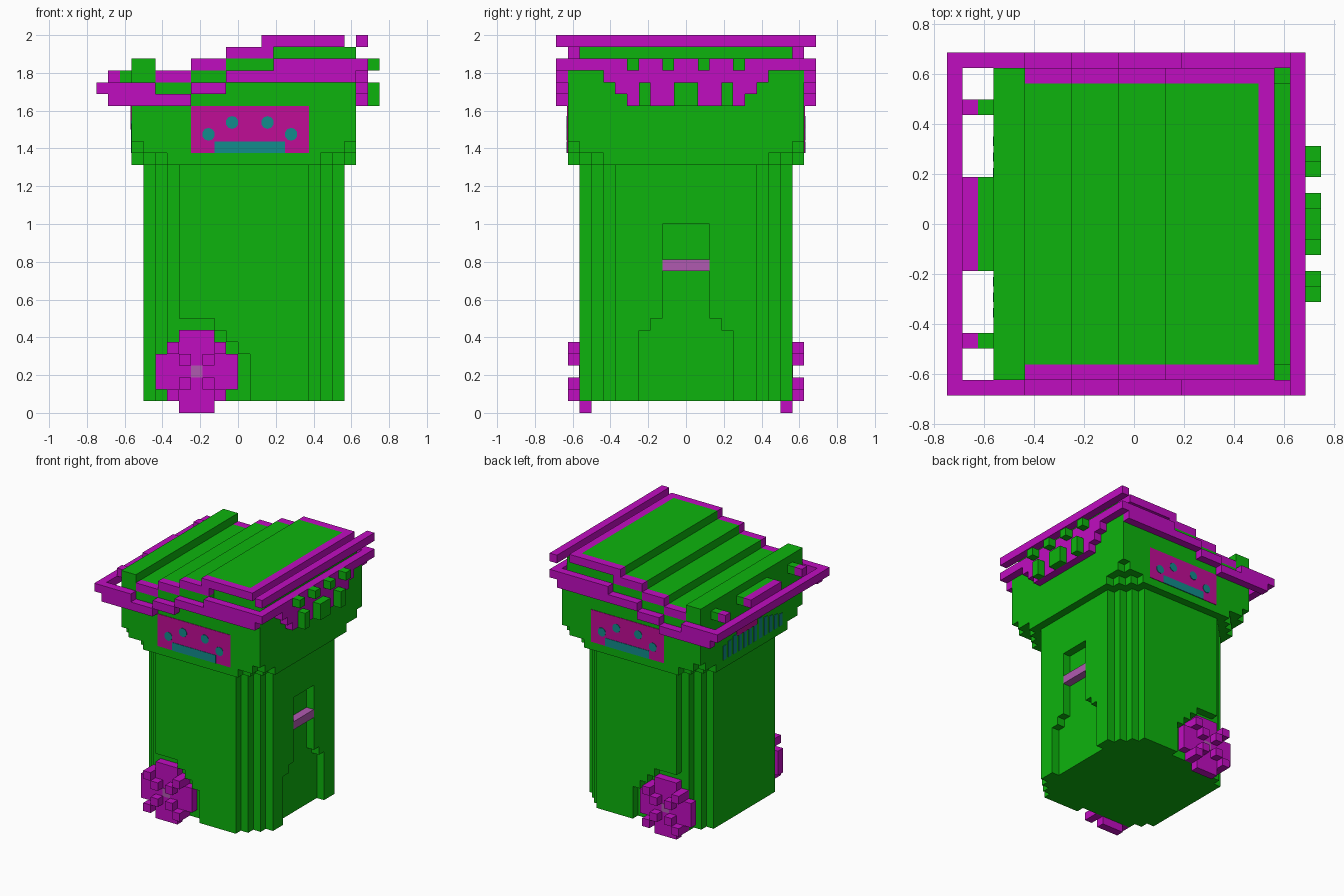
import bpy, bmesh, math
from mathutils import Matrix, Vector

old = bpy.data.objects.get("Cube")
if old:
    bpy.data.objects.remove(old, do_unlink=True)

U = 1 / 16  # size of one block


def material(name, rgb):
    m = bpy.data.materials.new(name)
    m.use_nodes = True
    m.diffuse_color = (*rgb, 1)
    m.node_tree.nodes["Principled BSDF"].inputs["Base Color"].default_value = (*rgb, 1)
    return m


GREEN = material("bin green", (0.004, 0.456, 0.004))
PURPLE = material("trim purple", (0.527, 0.004, 0.527))
MAGENTA = material("sticker magenta", (0.527, 0.004, 0.305))
TEAL = material("sticker teal", (0.006, 0.262, 0.262))
MAUVE = material("metal mauve", (0.434, 0.102, 0.434))


def finish(name, bm, mat):
    bmesh.ops.recalc_face_normals(bm, faces=bm.faces)
    me = bpy.data.meshes.new(name)
    bm.to_mesh(me)
    bm.free()
    ob = bpy.data.objects.new(name, me)
    me.materials.append(mat)
    bpy.context.collection.objects.link(ob)
    return ob


def boxes(name, mat, *spans):
    """One object from boxes given as (x0, x1, y0, y1, z0, z1) in blocks."""
    bm = bmesh.new()
    for x0, x1, y0, y1, z0, z1 in spans:
        mid = Vector((x0 + x1, y0 + y1, z0 + z1)) * U / 2
        size = (abs(x1 - x0) * U, abs(y1 - y0) * U, abs(z1 - z0) * U, 1)
        bmesh.ops.create_cube(bm, size=1, matrix=Matrix.Translation(mid) @ Matrix.Diagonal(size))
    return finish(name, bm, mat)


def both(*spans):
    """Mirror the spans from front to back."""
    return [s for x0, x1, y0, y1, z0, z1 in spans
            for s in ((x0, x1, y0, y1, z0, z1), (x0, x1, -y1, -y0, z0, z1))]


def stepped_prism(name, mat, x0, x1, w, z0, z1, steps):
    """Rectangular column whose four corners are cut in block steps."""
    cx, hx = (x0 + x1) / 2, (x1 - x0) / 2
    corner = []
    for i in range(steps + 1):
        corner.append((hx - i, w - steps + i))
        if i < steps:
            corner.append((hx - i - 1, w - steps + i))
    ring = corner + [(-x, y) for x, y in reversed(corner)]
    ring += [(-x, -y) for x, y in ring]
    bm = bmesh.new()
    face = bm.faces.new([bm.verts.new(((cx + x) * U, y * U, z0 * U)) for x, y in ring])
    new = bmesh.ops.extrude_face_region(bm, geom=[face])["geom"]
    bmesh.ops.translate(bm, vec=(0, 0, (z1 - z0) * U),
                        verts=[v for v in new if isinstance(v, bmesh.types.BMVert)])
    return finish(name, bm, mat)


# Body with wheel arches and a recess in the right side
body = stepped_prism("body", GREEN, -8, 9, 9, 1, 21, 3)
arch = both((-9, -5, 8, 11, 0, 7), (-5, -2, 8, 11, 0, 8), (-2, -1, 8, 11, 0, 7),
            (-1, 0, 8, 11, 0, 6), (0, 1, 8, 11, 0, 5))
recess = [(8, 11, -4, 4, 0, 7), (8, 11, -3, 3, 7, 8), (8, 11, -2, 2, 8, 16)]
bpy.context.view_layer.objects.active = body
for span in arch + recess:
    cutter = boxes("cutter", GREEN, span)
    cutter.hide_render = True
    cut = body.modifiers.new("cut", 'BOOLEAN')
    cut.operation, cut.solver, cut.object = 'DIFFERENCE', 'EXACT', cutter
    bpy.ops.object.modifier_apply(modifier=cut.name)
    bpy.data.objects.remove(cutter, do_unlink=True)
boxes("side_grip", MAUVE, (8, 9, -2, 2, 12, 13))

# Collar, corbelled at the corners
stepped_prism("collar_lower", GREEN, -9, 10, 10, 21, 22, 3)
stepped_prism("collar_middle", GREEN, -9, 10, 10, 22, 23, 1)
boxes("collar", GREEN, (-9, 10, -10, 10, 23, 26))

# Lid rising in steps, each with trim along its front and back edges
steps = [(-7, -4, 28), (-4, -1, 29), (-1, 3, 30)]
for i, (x0, x1, top) in enumerate(steps):
    boxes(f"lid_step_{i + 1}", GREEN, (x0, x1, -10, 10, 26, top), (x0, x1, -9, 9, top, top + 1))
    boxes(f"lid_trim_{i + 1}", PURPLE, *both((x0, x1, 9, 10, top, top + 1)))
boxes("lid_top", GREEN, (3, 10, -10, 10, 26, 29), (3, 10, -9, 9, 29, 31), (2, 8, -9, 9, 31, 32))
boxes("lid_top_trim", PURPLE, (8, 9, -9, 9, 31, 32), *both((2, 9, 9, 10, 31, 32)))
boxes("lid_ridge", GREEN, (-9, -7, -10, 10, 26, 30))

# Rim around the lid, handle bar on the left and bar on the right
boxes("rim", PURPLE, *both((-11, -4, 10, 11, 26, 27), (-12, -7, 10, 11, 27, 28),
                           (-4, -1, 10, 11, 27, 28), (-1, 10, 10, 11, 28, 29),
                           (3, 11, 10, 11, 29, 30)))
boxes("left_handle_bar", PURPLE, (-12, -11, -10, 10, 27, 28))
boxes("right_bar", PURPLE, (10, 11, -11, 11, 31, 32))
boxes("right_rim", PURPLE, (10, 11, -10, 10, 29, 30),
      *[(10, 11, -w, w, z, z + 1) for w, z in ((7, 28), (6, 27), (5, 26))])

# Struts joining the handle to the ridge
struts = [(-8, -7), (-3, 3), (7, 8)]
boxes("strut_ends", PURPLE, *[(-11, -10, a, b, 28, 29) for a, b in struts])
boxes("strut_roots", GREEN, *[(-10, -9, a, b, 28, 29) for a, b in struts])

# Hinge blocks
boxes("hinge_lower", GREEN, *[(11, 12, a, b, 26, 28) for a, b in ((-4, -3), (-1, 1), (3, 4))])
boxes("hinge_upper", GREEN, *[(11, 12, a, a + 1, 29, 30) for a in (-5, -2, 1, 4)])

# Wheels: stepped disc, crossed treads and a hub
for side, s in (("front", -1), ("back", 1)):
    disc = [(-5, -2, 0, 1), (-6, -1, 1, 2), (-7, 0, 2, 5), (-6, -1, 5, 6), (-5, -2, 6, 7)]
    boxes(f"{side}_wheel", PURPLE, *[(a, b, 8 * s, 9 * s, c, d) for a, b, c, d in disc])
    treads = [(-4 + dx, 3 + dz) for n in (1, 2) for dx in (-n, n) for dz in (-n, n)]
    boxes(f"{side}_wheel_treads", PURPLE,
          *[(x, x + 1, 9 * s, 10 * s, z, z + 1) for x, z in treads])
    boxes(f"{side}_wheel_hub", MAUVE, (-4, -3, 9 * s, 9.06 * s, 3, 4))

    # Sticker with a row of dots and a bar
    boxes(f"{side}_sticker", MAGENTA, (-4, 6, 10 * s, 10.06 * s, 22, 26))
    boxes(f"{side}_sticker_bar", TEAL, (-2, 4, 10 * s, 10.11 * s, 22, 23))
    bm = bmesh.new()
    for x, z in ((-2.5, 23.6), (-0.5, 24.6), (2.5, 24.6), (4.5, 23.6)):
        spot = Matrix.Translation((x * U, 10.05 * s * U, z * U)) @ Matrix.Rotation(math.pi / 2, 4, 'X')
        bmesh.ops.create_cone(bm, cap_ends=True, segments=10, radius1=0.034, radius2=0.034,
                              depth=0.008, matrix=spot)
    finish(f"{side}_sticker_dots", bm, TEAL)

# Striped panel on the left of the collar
boxes("left_panel_stripes", TEAL,
      *[(-9.06, -9, y, y + 0.6, 22, 25 - abs(y) / 4) for y in range(-6, 6)])
boxes("left_panel_patch", MAGENTA, (-9.1, -9, -1, 3, 24, 26))
